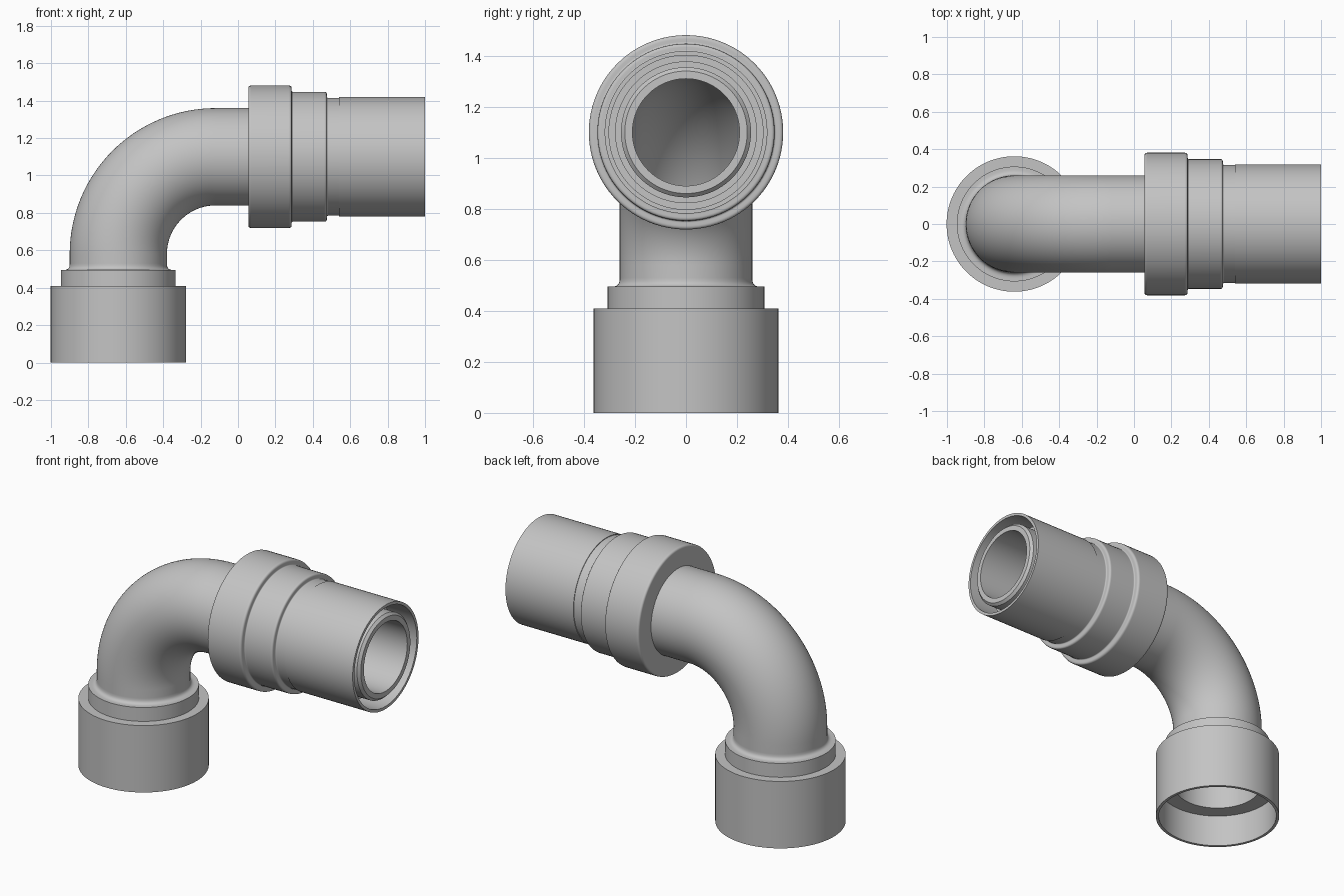
import bpy, bmesh, math
from mathutils import Vector

if "Cube" in bpy.data.objects:
    bpy.data.objects.remove(bpy.data.objects["Cube"])

SIDES = 96
PIPE_R, BORE_R, BEND_R = 0.26, 0.21, 0.52
BEND_X, BEND_Z = -0.12, 0.58            # centre of the bend
AXIS_X, AXIS_Z = BEND_X - BEND_R, BEND_Z + BEND_R

mat = bpy.data.materials.new("light grey plastic")
mat.diffuse_color = (0.55, 0.55, 0.55, 1)
mat.use_nodes = True
mat.node_tree.nodes["Principled BSDF"].inputs["Base Color"].default_value = mat.diffuse_color


def skin(name, rings):
    """Closed solid from a cyclic list of rings: (centre, outward direction, radius)."""
    bm = bmesh.new()
    loops = []
    for c, n, r in rings:
        loops.append([bm.verts.new(c + r * (math.sin(a) * n + math.cos(a) * Vector((0, 1, 0))))
                      for a in (2 * math.pi * i / SIDES for i in range(SIDES))])
    for k, low in enumerate(loops):
        high = loops[(k + 1) % len(loops)]
        for i in range(SIDES):
            j = (i + 1) % SIDES
            bm.faces.new((low[i], low[j], high[j], high[i]))
    bmesh.ops.recalc_face_normals(bm, faces=bm.faces)
    me = bpy.data.meshes.new(name)
    bm.to_mesh(me)
    bm.free()
    me.materials.append(mat)
    ob = bpy.data.objects.new(name, me)
    bpy.context.collection.objects.link(ob)
    bpy.context.view_layer.objects.active = ob
    ob.select_set(True)
    bpy.ops.object.shade_smooth_by_angle(angle=math.radians(32))
    ob.select_set(False)
    mod = ob.modifiers.new("flat face shading", 'WEIGHTED_NORMAL')
    mod.keep_sharp = True
    return ob


def rounded(profile, steps=6):
    """Round the corners of a closed profile of (along, radius, corner size)."""
    out = []
    for k, (x, r, size) in enumerate(profile):
        p = Vector((x, r))
        if not size:
            out.append(p)
            continue
        a = Vector(profile[k - 1][:2])
        b = Vector(profile[(k + 1) % len(profile)][:2])
        a = p + (a - p).normalized() * size
        b = p + (b - p).normalized() * size
        for i in range(steps + 1):
            t = i / steps
            out.append(a * (1 - t) ** 2 + p * 2 * t * (1 - t) + b * t ** 2)
    return out


# bent pipe: outer wall forward along the path, inner wall back
path = [(Vector((AXIS_X, 0, 0.53)), Vector((-1, 0, 0)))]
for i in range(33):
    t = math.pi / 2 * i / 32
    n = Vector((-math.cos(t), 0, math.sin(t)))
    path.append((Vector((BEND_X, 0, BEND_Z)) + BEND_R * n, n))
path.append((Vector((0.06, 0, AXIS_Z)), Vector((0, 0, 1))))
skin("elbow_pipe", [(c, n, PIPE_R) for c, n in path]
     + [(c, n, BORE_R) for c, n in reversed(path)])

# bottom socket: cup, collar, fillet up to the pipe, stepped bore
socket = rounded([
    (0, 0.345, 0), (0, 0.362, 0), (0.41, 0.362, 0), (0.41, 0.307, 0),
    (0.495, 0.307, 0), (0.495, PIPE_R, 0.03), (0.53, PIPE_R, 0),
    (0.53, BORE_R, 0), (0.41, BORE_R, 0), (0.41, 0.25, 0),
    (0.2, 0.25, 0), (0.2, 0.345, 0)])
skin("bottom_socket", [(Vector((AXIS_X, 0, p.x)), Vector((-1, 0, 0)), p.y) for p in socket])

# side fitting: rounded flange, shoulder, spigot, end groove, inner sleeve
fitting = rounded([
    (0.055, BORE_R, 0), (0.055, 0.381, 0.016), (0.287, 0.381, 0.016),
    (0.287, 0.347, 0.008), (0.475, 0.347, 0.014), (0.475, 0.315, 0.008),
    (0.54, 0.315, 0), (0.54, 0.319, 0), (1, 0.319, 0), (1, 0.302, 0),
    (0.8, 0.302, 0), (0.8, 0.278, 0), (0.86, 0.278, 0), (0.86, 0.255, 0),
    (0.985, 0.255, 0), (1, 0.24, 0), (1, BORE_R, 0)])
skin("side_fitting", [(Vector((p.x, 0, AXIS_Z)), Vector((0, 0, 1)), p.y) for p in fitting])
